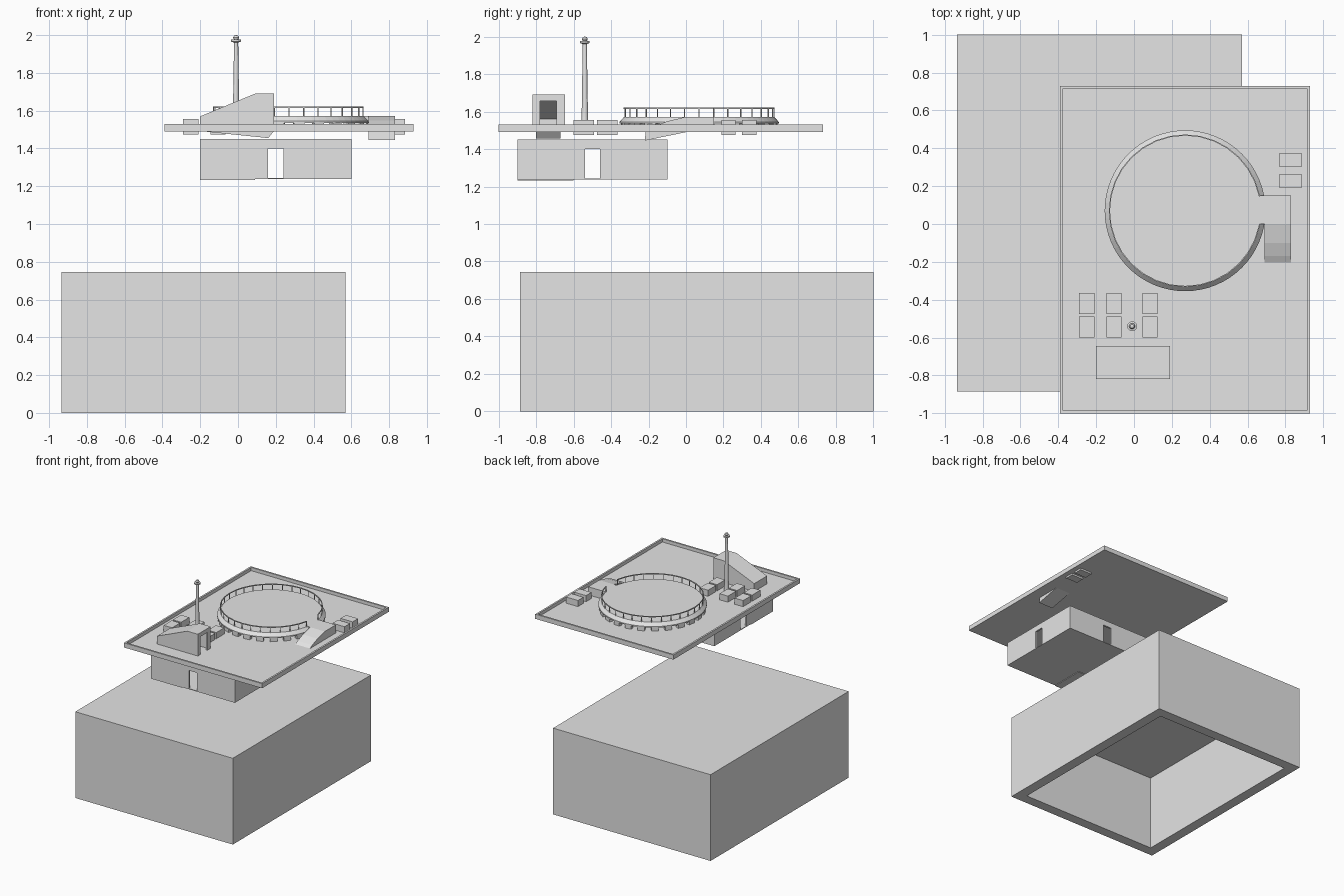
import bpy, bmesh, math
from mathutils import Matrix, Vector

cube = bpy.data.objects.get("Cube")
if cube:
    bpy.data.objects.remove(cube, do_unlink=True)

grey = bpy.data.materials.new("light_grey")
grey.use_nodes = True
grey.diffuse_color = (0.78, 0.78, 0.78, 1)
grey.node_tree.nodes["Principled BSDF"].inputs["Base Color"].default_value = (0.78, 0.78, 0.78, 1)


def finish(name, bm):
    bmesh.ops.recalc_face_normals(bm, faces=bm.faces)
    mesh = bpy.data.meshes.new(name)
    bm.to_mesh(mesh)
    bm.free()
    mesh.materials.append(grey)
    ob = bpy.data.objects.new(name, mesh)
    bpy.context.collection.objects.link(ob)
    return ob


def add_box(bm, x, y, z, matrix=Matrix()):
    """Box from (min, max) pairs."""
    centre = Vector([sum(p) / 2 for p in (x, y, z)])
    size = [p[1] - p[0] for p in (x, y, z)]
    m = matrix @ Matrix.Translation(centre) @ Matrix.Diagonal((*size, 1))
    bmesh.ops.create_cube(bm, size=1, matrix=m)


def box(name, x, y, z):
    bm = bmesh.new()
    add_box(bm, x, y, z)
    return finish(name, bm)


def add_prism(bm, points, axis, lo, hi, matrix=Matrix()):
    """Extrude a profile along x (profile is y,z) or along y (profile is x,z)."""
    def place(a, b, d):
        return matrix @ Vector((d, a, b) if axis == "x" else (a, d, b))
    face = bm.faces.new([bm.verts.new(place(a, b, lo)) for a, b in points])
    ext = bmesh.ops.extrude_face_region(bm, geom=[face])["geom"]
    shift = place(0, 0, hi) - place(0, 0, lo)
    bmesh.ops.translate(bm, vec=shift, verts=[v for v in ext if isinstance(v, bmesh.types.BMVert)])


def prism(name, points, axis, lo, hi):
    bm = bmesh.new()
    add_prism(bm, points, axis, lo, hi)
    return finish(name, bm)


def cut(target, cutter):
    cutter.hide_render = True
    mod = target.modifiers.new("cut", "BOOLEAN")
    mod.operation, mod.solver, mod.object = "DIFFERENCE", "EXACT", cutter
    bpy.context.view_layer.update()
    mesh = bpy.data.meshes.new_from_object(target.evaluated_get(bpy.context.evaluated_depsgraph_get()))
    target.modifiers.clear()
    target.data = mesh
    bpy.data.objects.remove(cutter, do_unlink=True)


def lathe(name, profile, steps, centre):
    """Spin an (r, z) profile around a vertical axis."""
    bm = bmesh.new()
    verts = [bm.verts.new((r, 0, z)) for r, z in profile]
    edges = [bm.edges.new(pair) for pair in zip(verts, verts[1:])]
    bmesh.ops.spin(bm, geom=verts + edges, cent=(0, 0, 0), axis=(0, 0, 1),
                   angle=math.tau, steps=steps, use_duplicate=False)
    bmesh.ops.remove_doubles(bm, verts=bm.verts, dist=0.0004)
    bmesh.ops.translate(bm, vec=(*centre, 0), verts=bm.verts)
    return finish(name, bm)


# Large base, open underneath
base = box("base_block", (-0.935, 0.57), (-0.885, 1), (0, 0.745))
cut(base, box("base_cutter", (-0.845, 0.48), (-0.795, 0.91), (-0.1, 0.66)))

# Deck tray with a raised rim
deck = box("deck", (-0.39, 0.93), (-1, 0.73), (1.49, 1.53))
cut(deck, box("deck_cutter", (-0.375, 0.915), (-0.985, 0.715), (1.502, 1.6)))

# Lower room: four walls with a doorway each, floor and ceiling
half = [(0.04, 1.24), (0.04, 1.4)]
wall = [(0.4, 1.24), (0.4, 1.45), (-0.4, 1.45), (-0.4, 1.24)]
wall += [(-a, z) for a, z in half] + half[::-1]
bm = bmesh.new()
for k in range(4):
    turn = Matrix.Translation((0.2, -0.5, 0)) @ Matrix.Rotation(k * math.pi / 2, 4, "Z")
    add_prism(bm, wall, "y", -0.4, -0.385, turn)
finish("lower_room_walls", bm)
for name, z in (("lower_room_floor", (1.238, 1.244)), ("lower_room_ceiling", (1.44, 1.45))):
    box(name, (-0.2, 0.6), (-0.9, -0.1), z)
box("floor_plate", (-0.2, 0.09), (-0.9, -0.6), (1.233, 1.239))

# Sloped stair cabin with an open doorway
cabin = prism("stair_cabin", [(-0.2, 1.495), (-0.2, 1.57), (0.09, 1.69), (0.19, 1.69), (0.19, 1.495)],
              "y", -0.82, -0.645)
cut(cabin, prism("cabin_cutter", [(-0.19, 1.48), (-0.19, 1.56), (0.09, 1.676), (0.175, 1.676), (0.175, 1.48)],
                 "y", -0.805, -0.66))
cut(cabin, box("doorway_cutter", (0.15, 0.25), (-0.78, -0.69), (1.48, 1.655)))
prism("stair_underside", [(-0.2, 1.492), (0.16, 1.455), (0.19, 1.492)], "y", -0.8, -0.67)

# Crates set into the deck
for i, x in enumerate((-0.29, -0.145, 0.045)):
    for j, y in enumerate((-0.6, -0.475)):
        box(f"crate_{i}_{j}", (x, x + 0.08), (y, y + 0.11), (1.475, 1.555))
for j, y in enumerate((0.19, 0.3)):
    box(f"side_crate_{j}", (0.77, 0.885), (y, y + 0.075), (1.475, 1.555))

# Round landing pad on blocks
PAD = (0.27, 0.07)
lathe("landing_pad", [(0, 1.535), (0.425, 1.535), (0.425, 1.545), (0.4, 1.572), (0, 1.572)], 64, PAD)
bm = bmesh.new()
for k in range(24):
    turn = Matrix.Translation((*PAD, 0)) @ Matrix.Rotation(math.tau * (k + 0.5) / 24, 4, "Z")
    add_box(bm, (0.385, 0.418), (-0.028, 0.028), (1.495, 1.537), turn)
finish("pad_blocks", bm)

# Railing, open where the ramp arrives
bm = bmesh.new()
POSTS = 32
for k in range(1, POSTS):
    turn = Matrix.Translation((*PAD, 0)) @ Matrix.Rotation(math.tau * k / POSTS, 4, "Z")
    add_box(bm, (0.397, 0.402), (-0.0025, 0.0025), (1.57, 1.62), turn)
    if k < POSTS - 1:
        span = Matrix.Translation((*PAD, 0)) @ Matrix.Rotation(math.tau * (k + 0.5) / POSTS, 4, "Z")
        add_box(bm, (0.395, 0.401), (-0.04, 0.04), (1.614, 1.622), span)
finish("pad_railing", bm)

# Ramp and its landing
prism("ramp", [(-0.22, 1.445), (-0.215, 1.495), (-0.17, 1.52), (-0.1, 1.548), (0, 1.572),
               (0.15, 1.572), (0.15, 1.495), (0, 1.49)], "x", 0.69, 0.83)
box("ramp_landing", (0.64, 0.69), (0, 0.15), (1.54, 1.572))

# Beacon mast
mast = lathe("mast", [(0, 1.495), (0.021, 1.495), (0.017, 1.57), (0.011, 1.96), (0.026, 1.966),
                      (0.026, 1.976), (0.012, 1.978), (0.016, 1.988), (0.01, 1.998), (0, 2.0)], 12, (-0.01, -0.54))
